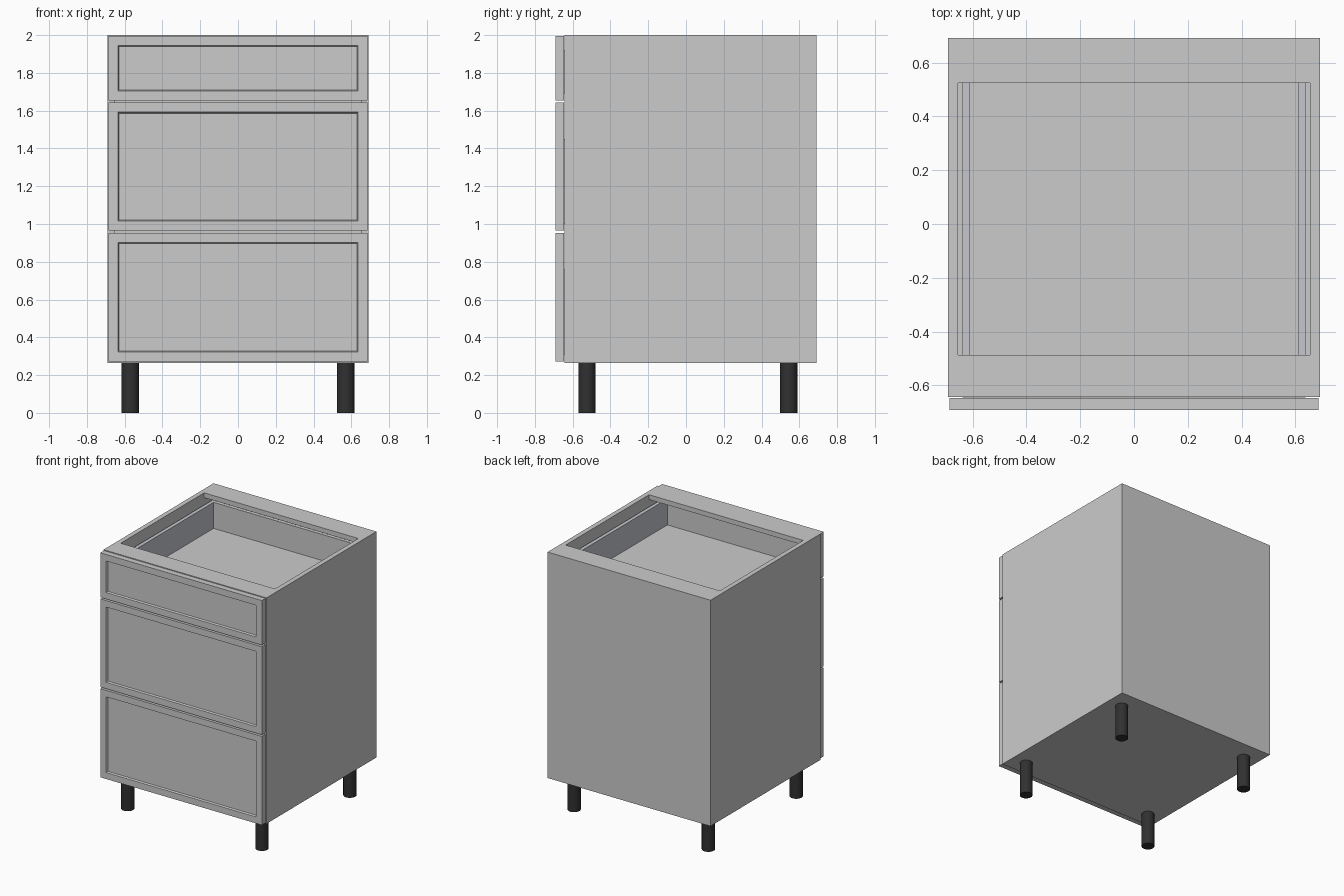
import bpy, bmesh

if "Cube" in bpy.data.objects:
    bpy.data.objects.remove(bpy.data.objects["Cube"])


def material(name, rgb):
    m = bpy.data.materials.new(name)
    m.diffuse_color = (*rgb, 1)
    m.use_nodes = True
    m.node_tree.nodes["Principled BSDF"].inputs["Base Color"].default_value = m.diffuse_color
    return m


METAL = material("grey_metal", (0.56, 0.57, 0.61))
BLACK = material("black_plastic", (0.03, 0.03, 0.03))


def finish(bm, name, mat=None):
    me = bpy.data.meshes.new(name)
    bm.to_mesh(me)
    bm.free()
    ob = bpy.data.objects.new(name, me)
    bpy.context.collection.objects.link(ob)
    if mat:
        me.materials.append(mat)
    return ob


def box_mesh(x, y, z):
    bm = bmesh.new()
    bmesh.ops.create_cube(bm, size=1)
    for v in bm.verts:
        v.co = [(lo + hi) / 2 + c * (hi - lo) for c, (lo, hi) in zip(v.co, (x, y, z))]
    return bm


def box(name, x, y, z, mat=None):
    return finish(box_mesh(x, y, z), name, mat)


def mirrored(x0, x1):
    return (("left", (-x1, -x0)), ("right", (x0, x1)))


# Overall sizes
W, INNER, T = 0.692, 0.655, 0.037
FRONT, BACK = -0.643, 0.691
BOTTOM, TOP = 0.265, 2.0

# Carcass
for side, x in mirrored(INNER, W):
    box(side + "_side_panel", x, (FRONT, BACK), (BOTTOM, TOP))
span = (-INNER, INNER)
box("bottom_panel", span, (FRONT, BACK), (BOTTOM, BOTTOM + T))
box("back_panel", span, (BACK - 0.02, BACK), (BOTTOM + T, TOP - T))
box("front_top_rail", span, (FRONT, -0.487), (TOP - T, TOP))
box("back_top_rail", span, (0.525, BACK), (TOP - T, TOP))


# Drawer front with a recessed panel
def drawer_front(name, z):
    bm = box_mesh((-0.686, 0.686), (-0.691, -0.647), z)
    bm.normal_update()
    face = min(bm.faces, key=lambda f: f.calc_center_median().y)
    bmesh.ops.inset_region(bm, faces=[face], thickness=0.05, use_even_offset=True)
    bmesh.ops.inset_region(bm, faces=[face], thickness=0.006, depth=-0.012,
                           use_even_offset=True)
    finish(bm, name)


# Drawers: front, floor, back and metal sides
for label, z0, z1, height in (("bottom", 0.272, 0.953, 0.42),
                              ("middle", 0.965, 1.642, 0.42),
                              ("top", 1.654, 1.996, 0.20)):
    drawer_front(label + "_drawer_front", (z0, z1))
    floor = z0 + 0.066
    box(label + "_drawer_floor", (-0.61, 0.61), (-0.645, 0.60), (floor - 0.03, floor))
    box(label + "_drawer_back", (-0.61, 0.61), (0.575, 0.60), (floor, floor + height))
    for side, x in mirrored(0.61, 0.638):
        box(f"{label}_drawer_{side}_side", x, (-0.645, 0.60),
            (floor - 0.03, floor + height), METAL)

# Legs
for side, x in (("left", -0.57), ("right", 0.57)):
    for end, y in (("front", -0.524), ("back", 0.543)):
        bm = bmesh.new()
        bmesh.ops.create_cone(bm, cap_ends=True, segments=32, radius1=0.046,
                              radius2=0.046, depth=BOTTOM)
        bmesh.ops.translate(bm, verts=bm.verts, vec=(x, y, BOTTOM / 2))
        for f in bm.faces:
            f.smooth = len(f.verts) == 4
        for e in bm.edges:
            e.smooth = all(f.smooth for f in e.link_faces)
        finish(bm, f"{end}_{side}_leg", BLACK)
